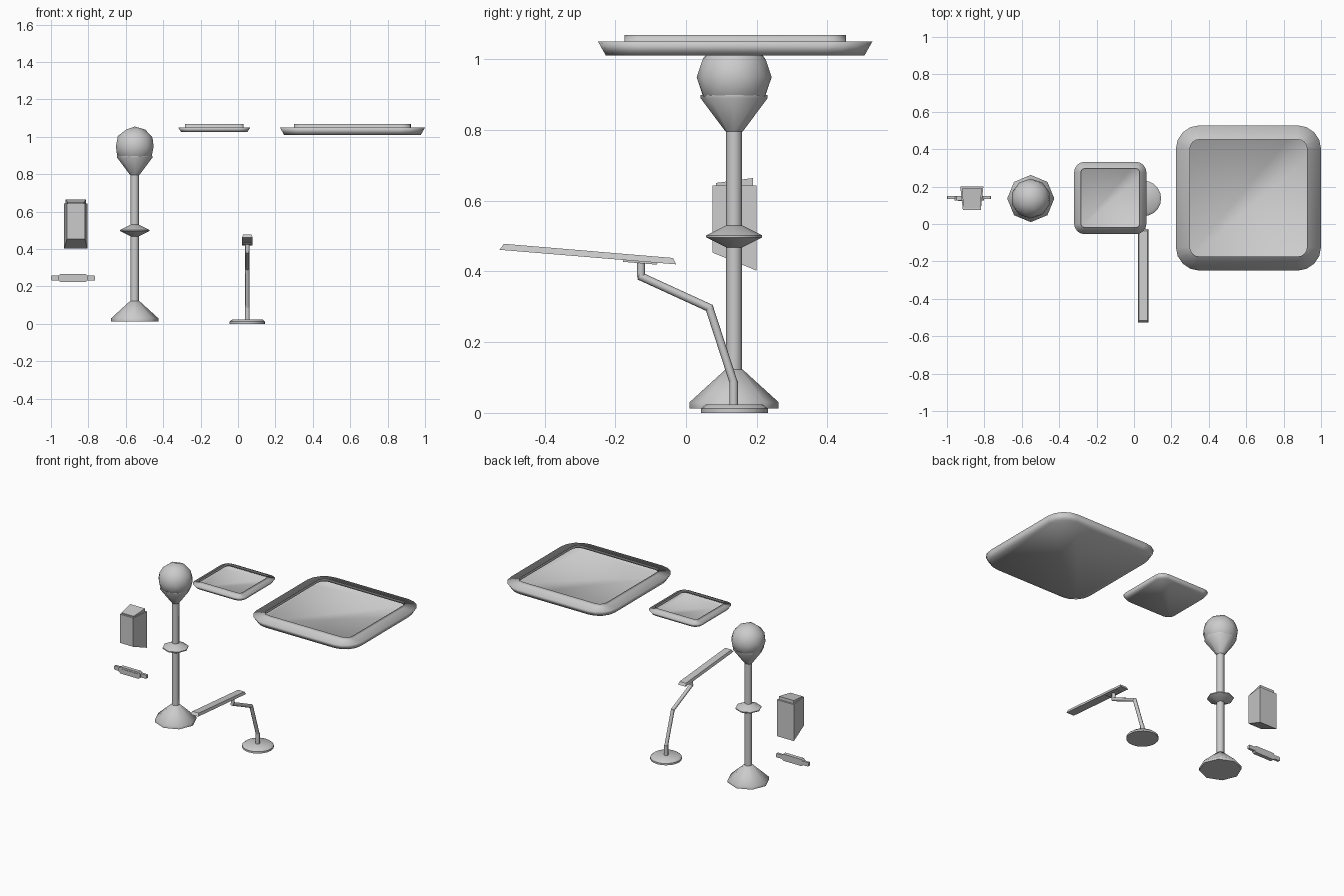
import bpy, bmesh
from math import sin, cos, pi, radians
from mathutils import Vector

if "Cube" in bpy.data.objects:
    bpy.data.objects.remove(bpy.data.objects["Cube"])

Y = 0.139  # depth line the fittings share


def loft(name, loops, angle=None, open_top=False):
    """Skin a stack of equal-length point loops and cap the ends."""
    bm = bmesh.new()
    rows = [[bm.verts.new(p) for p in loop] for loop in loops]
    n = len(rows[0])
    for a, b in zip(rows, rows[1:]):
        for i in range(n):
            j = (i + 1) % n
            bm.faces.new((a[i], a[j], b[j], b[i]))
    bm.faces.new(rows[0][::-1])
    if not open_top:
        bm.faces.new(rows[-1])
        bmesh.ops.recalc_face_normals(bm, faces=bm.faces)
    if angle:
        for f in bm.faces:
            f.smooth = True
        for e in bm.edges:
            e.smooth = e.calc_face_angle(0) < radians(angle)
    me = bpy.data.meshes.new(name)
    bm.to_mesh(me)
    bm.free()
    ob = bpy.data.objects.new(name, me)
    bpy.context.collection.objects.link(ob)
    return ob


def lathe(name, x, y, profile, sides, angle=46):
    return loft(name, [[(x + r * cos(2 * pi * i / sides), y + r * sin(2 * pi * i / sides), z)
                        for i in range(sides)] for r, z in profile], angle)


def rod(name, p, q, r, sides=8):
    p, q = Vector(p), Vector(q)
    rot = (q - p).to_track_quat('Z', 'Y')
    ring = [rot @ Vector((r * cos(2 * pi * i / sides), r * sin(2 * pi * i / sides), 0))
            for i in range(sides)]
    return loft(name, [[c + v for v in ring] for c in (p, q)], 50)


def rounded(cx, cy, half, rad, z, seg=4):
    pts = []
    for k, (sx, sy) in enumerate(((1, 1), (-1, 1), (-1, -1), (1, -1))):
        for i in range(seg + 1):
            a = pi / 2 * (k + i / seg)
            pts.append((cx + sx * (half - rad) + rad * cos(a),
                        cy + sy * (half - rad) + rad * sin(a), z))
    return pts


# Ceiling lights: open-topped dish, tapered outside, with a raised inner lip
def ceiling_light(name, cx, half, rad, taper, z0, plate, prad):
    loft(name, [rounded(cx, Y, half - taper, rad - taper / 2, z0),
                rounded(cx, Y, half, rad, 1.05),
                rounded(cx, Y, plate, prad, 1.05),
                rounded(cx, Y, plate, prad, 1.068)], 179, open_top=True)


ceiling_light("large_ceiling_light", 0.612, 0.388, 0.125, 0.022, 1.011, 0.313, 0.05)
ceiling_light("small_ceiling_light", -0.127, 0.193, 0.055, 0.016, 1.026, 0.157, 0.02)

# Post lamp, eight-sided, with a faceted globe
PX = -0.552
lathe("post_base", PX, Y - 0.003, [(0.126, 0.013), (0.126, 0.03), (0.025, 0.122)], 8, 46)
lathe("post_pole", PX, Y - 0.003, [(0.023, 0.11), (0.023, 0.81)], 8)
lathe("post_knob", PX, Y - 0.003, [(0.023, 0.468), (0.079, 0.496), (0.079, 0.502), (0.023, 0.53)], 8)
lathe("post_cup", PX, Y - 0.003, [(0.024, 0.795), (0.095, 0.89), (0.095, 0.898), (0.085, 0.898)], 8)
bpy.ops.mesh.primitive_ico_sphere_add(subdivisions=2, radius=0.106,
                                      location=(PX, Y - 0.003, 0.949))
globe = bpy.context.object
globe.name = "post_globe"
bpy.ops.object.shade_smooth()

# Desk lamp: round foot, two-piece arm, tilted strip head
DX = 0.05
lathe("desk_foot", DX, 0.137, [(0.095, 0), (0.095, 0.012), (0.08, 0.024)], 20)
rod("desk_stem", (DX, 0.135, 0.02), (DX, 0.135, 0.09), 0.0125)
rod("desk_lower_arm", (DX, 0.135, 0.085), (DX, 0.065, 0.3), 0.0115)
rod("desk_upper_arm", (DX, 0.07, 0.295), (DX, -0.133, 0.388), 0.0115)
rod("desk_neck", (DX, -0.127, 0.383), (DX, -0.127, 0.425), 0.0115)


def extrude_x(name, cx, outline):
    """Side outline (y, z, half width) mirrored to both sides of cx."""
    return loft(name, [[(cx + s * w, y, z) for y, z, w in outline] for s in (-1, 1)])


extrude_x("desk_head_mount", DX, [(-0.178, 0.427, 0.02), (-0.082, 0.419, 0.02),
                                  (-0.08, 0.428, 0.02), (-0.176, 0.438, 0.02)])
extrude_x("desk_head", DX, [(-0.527, 0.461, 0.028), (-0.028, 0.42, 0.028),
                            (-0.037, 0.438, 0.023), (-0.515, 0.478, 0.023)])

# Wall light: wedge shade, narrower to the front, with an insert showing on top
WX = -0.867
extrude_x("wall_shade", WX, [(0.075, 0.453, 0.048), (0.2, 0.402, 0.062),
                             (0.2, 0.643, 0.062), (0.075, 0.643, 0.048)])
extrude_x("wall_insert", WX, [(0.085, 0.63, 0.044), (0.19, 0.63, 0.054),
                              (0.19, 0.664, 0.054), (0.085, 0.65, 0.044)])


# Slim wall fitting: tapered body between two flat ears, with a front strip
def fitting(name, hx, hz, cut, y0, y1):
    c = [(hx, hz - cut), (hx - cut, hz), (cut - hx, hz), (-hx, hz - cut),
         (-hx, cut - hz), (cut - hx, -hz), (hx - cut, -hz), (hx, cut - hz)]
    return loft(name, [[(-0.882 + x, y, 0.245 + z) for x, z in c] for y in (y0, y1)])


fitting("fitting_ears", 0.118, 0.013, 0.003, 0.134, 0.149)
fitting("fitting_body", 0.079, 0.022, 0.012, 0.125, 0.15)
fitting("fitting_strip", 0.06, 0.011, 0.002, 0.122, 0.126)
